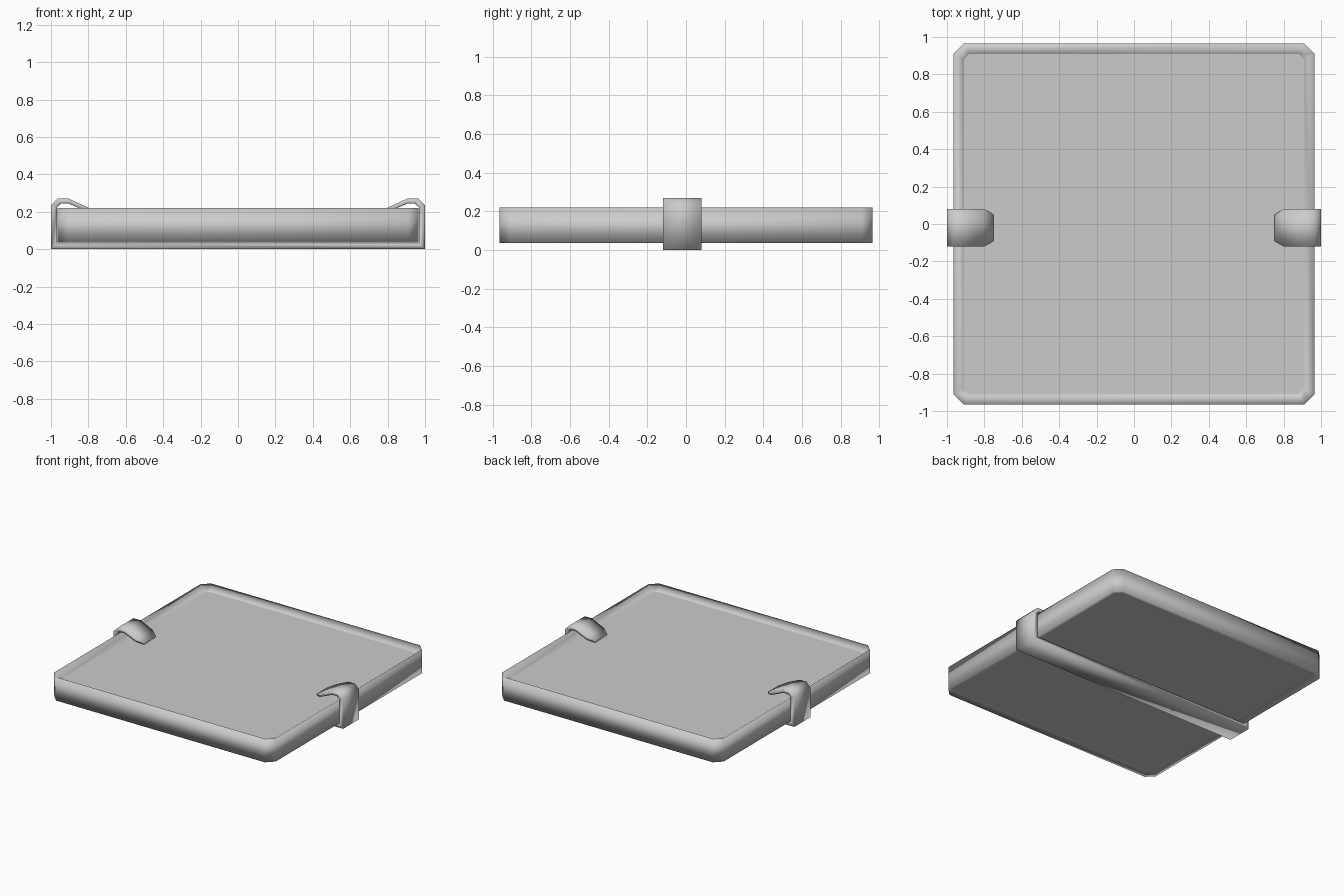
import bpy

if "Cube" in bpy.data.objects:
    bpy.data.objects.remove(bpy.data.objects["Cube"])


def make(name, verts, faces, smooth=True):
    me = bpy.data.meshes.new(name)
    me.from_pydata(verts, [], faces)
    me.validate()
    ob = bpy.data.objects.new(name, me)
    bpy.context.collection.objects.link(ob)
    for p in me.polygons:
        p.use_smooth = smooth
    return ob


def octagon(h, c, z):
    """Square of half size h with corners cut by c."""
    k = h - c
    return [(h, -k, z), (h, k, z), (k, h, z), (-k, h, z),
            (-h, k, z), (-h, -k, z), (-k, -h, z), (k, -h, z)]


def bridge(n_rings, n):
    """Quads joining consecutive rings of n points."""
    return [(r * n + i, r * n + (i + 1) % n, (r + 1) * n + (i + 1) % n, (r + 1) * n + i)
            for r in range(n_rings - 1) for i in range(n)]


# Tray frame: sloped lip below, upright wall, sloped lip above
rings = [(0.91, 0.03, 0.05), (0.965, 0.055, 0.035), (0.965, 0.055, 0.22), (0.91, 0.03, 0.182)]
verts = [v for h, c, z in rings for v in octagon(h, c, z)]
make("tray_frame", verts, bridge(4, 8))

# Flat panels set into the frame, above and below
make("tray_top", octagon(0.91, 0.03, 0.182), [tuple(range(8))], False)
make("tray_bottom", octagon(0.91, 0.03, 0.05), [tuple(reversed(range(8)))], False)

# Strap under the tray, with a hook over each side: (outer x, z, inner x, z, half width)
half = [(1.0, 0.0, 0.967, 0.03, 0.1),
        (1.0, 0.235, 0.967, 0.225, 0.1),
        (0.965, 0.27, 0.945, 0.243, 0.1),
        (0.905, 0.27, 0.905, 0.243, 0.1),
        (0.80, 0.222, 0.815, 0.204, 0.1),
        (0.75, 0.197, 0.757, 0.182, 0.07)]
path = [(-a, b, -c, d, w) for a, b, c, d, w in reversed(half)] + half
yc = -0.02
verts = []
for ox, oz, ix, iz, w in path:
    verts += [(ox, yc - w, oz), (ox, yc + w, oz), (ix, yc + w, iz), (ix, yc - w, iz)]
n = len(path)
faces = bridge(n, 4) + [(3, 2, 1, 0), tuple(range(4 * n - 4, 4 * n))]
strap = make("strap_clip", verts, faces)

# Consistent outward normals on the strap
import bmesh
bm = bmesh.new()
bm.from_mesh(strap.data)
bmesh.ops.recalc_face_normals(bm, faces=bm.faces)
bm.to_mesh(strap.data)
bm.free()
